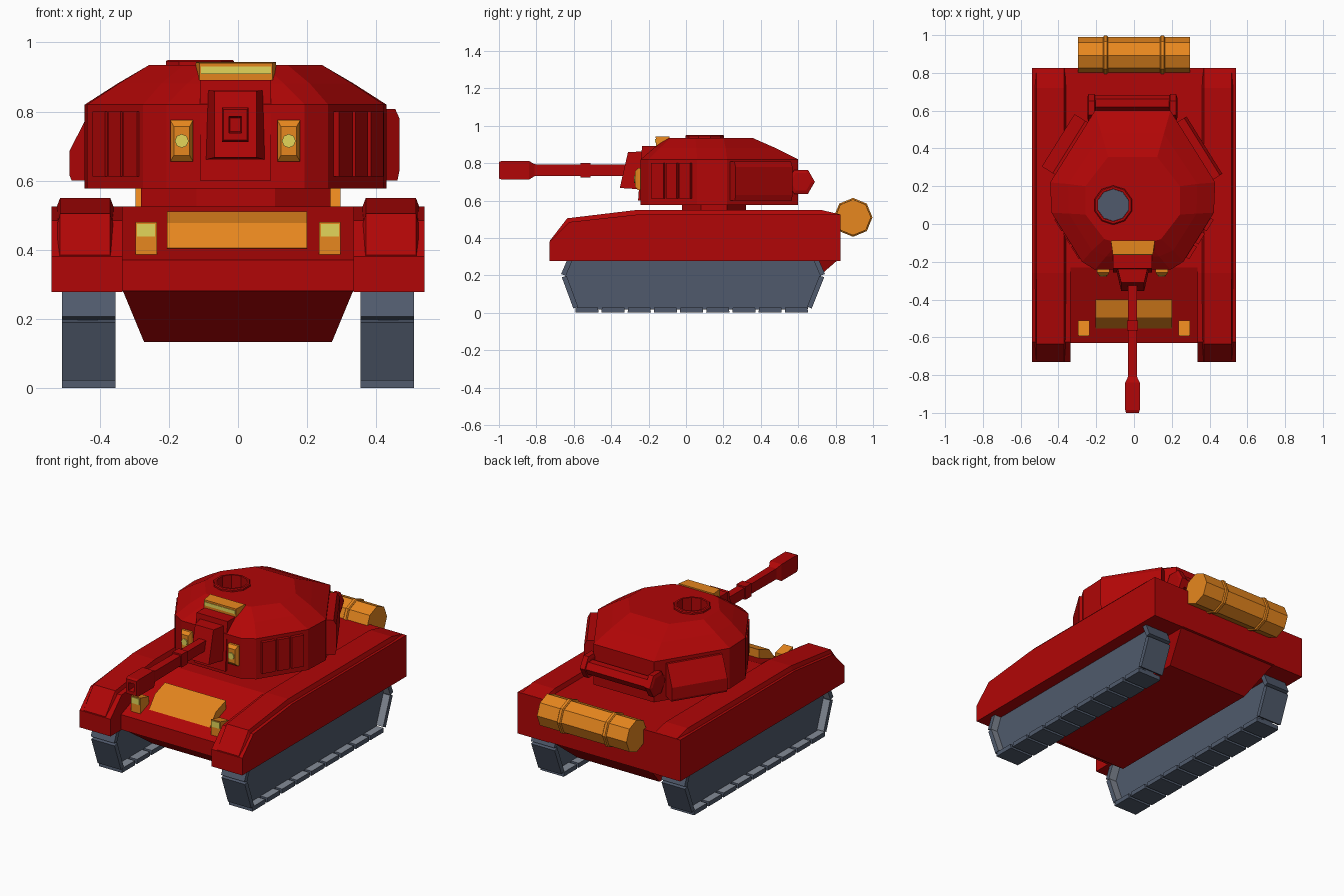
import bpy, bmesh, math
from mathutils import Vector

if "Cube" in bpy.data.objects:
    bpy.data.objects.remove(bpy.data.objects["Cube"])


def material(name, rgb):
    m = bpy.data.materials.new(name)
    m.diffuse_color = (*rgb, 1)
    m.use_nodes = True
    m.node_tree.nodes["Principled BSDF"].inputs["Base Color"].default_value = m.diffuse_color
    return m


RED = material("red_paint", (0.44, 0.0018, 0.002))
ORANGE = material("orange_paint", (0.86, 0.26, 0.014))
YELLOW = material("yellow_glass", (0.77, 0.67, 0.1))
GREY = material("grey_steel", (0.08, 0.102, 0.15))
LIGHT = material("worn_steel", (0.23, 0.26, 0.31))


def loft(name, rings, mat, s=1):
    """Skin a solid through rings of points; s=-1 mirrors it in x."""
    bm = bmesh.new()
    vs = [[bm.verts.new((s * x, y, z)) for x, y, z in r] for r in rings]
    n = len(vs[0])
    for a, b in zip(vs, vs[1:]):
        for i in range(n):
            j = (i + 1) % n
            bm.faces.new((a[i], a[j], b[j], b[i]))
    bm.faces.new(vs[0])
    bm.faces.new(vs[-1])
    bmesh.ops.recalc_face_normals(bm, faces=bm.faces)
    me = bpy.data.meshes.new(name)
    bm.to_mesh(me)
    bm.free()
    me.materials.append(mat)
    ob = bpy.data.objects.new(name, me)
    bpy.context.collection.objects.link(ob)
    return ob


def prism(name, profile, x0, x1, mat, s=1):
    """Side profile of (y, z) points, extruded across x."""
    return loft(name, [[(x, y, z) for y, z in profile] for x in (x0, x1)], mat, s)


def box(name, x0, x1, y0, y1, z0, z1, mat, s=1):
    return prism(name, [(y0, z0), (y1, z0), (y1, z1), (y0, z1)], x0, x1, mat, s)


def rod(name, sections, cy, cz, n, mat):
    """Lathe along x from (x, radius) sections."""
    ang = [2 * math.pi * i / n for i in range(n)]
    return loft(name, [[(x, cy + r * math.cos(a), cz + r * math.sin(a)) for a in ang]
                       for x, r in sections], mat)


def disc(name, cx, cy, levels, n, mat, sy=1.0):
    """Lathe along z from (radius, z) levels."""
    ang = [2 * math.pi * (i + 0.5) / n for i in range(n)]
    return loft(name, [[(cx + r * math.cos(a), cy + sy * r * math.sin(a), z) for a in ang]
                       for r, z in levels], mat)


def plate(name, a, b, f0, f1, levels, mat, s=1):
    """Slab on an upright turret face a-b between fractions f0 and f1."""
    a, b = Vector(a), Vector(b)
    d = b - a
    out = Vector((d.y, -d.x)).normalized()
    p, q = a + d * f0, a + d * f1
    return loft(name, [[(*(p - out * .02), z), (*(q - out * .02), z),
                        (*(q + out * t), z), (*(p + out * t), z)] for z, t in levels], mat, s)


# Hull: upper body with glacis, and tapered belly
prism("upper_hull", [(-.63, .28), (-.63, .37), (-.23, .525), (.825, .525), (.825, .28)],
      -.336, .336, RED)
loft("lower_hull", [[(-.335, -.625, .285), (.335, -.625, .285), (.335, .815, .285), (-.335, .815, .285)],
                    [(-.272, -.42, .133), (.272, -.42, .133), (.272, .64, .133), (-.272, .64, .133)]], RED)

for s, side in ((1, "right"), (-1, "left")):
    # Fenders with raised top panels
    prism("fender_" + side, [(-.73, .277), (-.73, .38), (-.625, .485), (-.26, .525),
                             (.825, .525), (.825, .277)], .335, .54, RED, s)
    stations = [(-.728, .385, .35), (-.635, .505, .45), (-.26, .55, .51), (.72, .55, .51), (.824, .526, .5)]
    loft("fender_panel_" + side, [[(.355, y, zb), (.53, y, zb), (.515, y, z), (.37, y, z)]
                                  for y, z, zb in stations], RED, s)

    # Tracks: narrow solid core with separate wider links around it
    prism("track_core_" + side, [(-.62, .31), (-.644, .2), (-.58, .018), (.65, .018),
                                 (.722, .2), (.7, .31)], .406, .465, GREY, s)
    pitch = 1.26 / 9
    links = [((-.63, .295), (-.668, .207)), ((-.664, .19), (-.602, .022)),
             ((.672, .022), (.739, .19)), ((.743, .207), (.705, .295))]
    links += [((-.592 + pitch * i, 0), (-.592 + pitch * (i + 1) - .016, 0)) for i in range(9)]
    for p, q in links:
        p, q = Vector(p), Vector(q)
        d = (q - p).normalized()
        inn = Vector((-d.y, d.x)) * .027
        link = prism("track_link_" + side, [p, q, q + inn - d * .002, p + inn + d * .002],
                     .355, .51, GREY, s)
        # inner faces of the links are worn bright
        link.data.materials.append(LIGHT)
        for f in link.data.polygons:
            if f.normal.yz.dot(inn) > .02:
                f.material_index = 1

    # Hull headlights
    prism("headlight_" + side, [(-.59, .385), (-.51, .385), (-.51, .46), (-.59, .48)],
          .235, .297, ORANGE, s)
    box("headlight_glass_" + side, .24, .292, -.594, -.58, .438, .474, YELLOW, s)

# Orange glacis cover
prism("glacis_cover", [(-.4, .45), (-.4, .51), (-.495, .477), (-.552, .405), (-.5, .39)],
      -.205, .2, ORANGE)

# Rear fuel drum with straps
rod("rear_drum", [(-.297, .096), (.297, .096)], .893, .51, 8, ORANGE)
for x in (-.15, .15):
    rod("drum_strap", [(x - .013, .097), (x - .008, .104), (x + .008, .104), (x + .013, .097)],
        .893, .51, 8, ORANGE)

# Turret neck and turret body with sloped roof
disc("turret_neck", -.007, .15, [(.297, .5), (.297, .59)], 8, RED, .62)


def full(half):
    return [(x - .007, y) for x, y in half + [(-x, y) for x, y in reversed(half)]]


wall = [(.2, -.242), (.268, -.2), (.43, .06), (.437, .22), (.2, .6)]
brow = [(.14, -.172), (.215, -.14), (.338, .055), (.342, .212), (.165, .478)]
roof = [(.08, -.1), (.15, -.08), (.25, .05), (.25, .2), (.13, .355)]
turret = loft("turret", [[(x, y, z) for x, y in full(o)] for o, z in
                         ((wall, .577), (wall, .82), (brow, .881), (roof, .935))], RED)

# Open hatch: cut well, rim and grey floor
cutter = disc("hatch_cutter", -.11, .1, [(.086, .7), (.086, 1.0)], 10, RED)
cutter.hide_render = True
cutter.hide_viewport = True
cut = turret.modifiers.new("hatch_hole", 'BOOLEAN')
cut.operation = 'DIFFERENCE'
cut.solver = 'EXACT'
cut.object = cutter
disc("hatch_floor", -.11, .1, [(.085, .701), (.085, .708)], 10, GREY)
rim = disc("hatch_rim", -.11, .1, [(.086, .9), (.104, .9), (.104, .945), (.098, .95),
                                   (.086, .95), (.086, .9)], 10, RED)
bm = bmesh.new()
bm.from_mesh(rim.data)
bmesh.ops.delete(bm, geom=[f for f in bm.faces if len(f.verts) > 4], context='FACES_ONLY')
bmesh.ops.remove_doubles(bm, verts=bm.verts, dist=1e-4)
bmesh.ops.recalc_face_normals(bm, faces=bm.faces)
bm.to_mesh(rim.data)
bm.free()

# Roof sight with glass strip
loft("roof_sight", [[(-.128, -.09, .875), (.115, -.09, .875), (.1, -.16, .892), (-.112, -.16, .892)],
                    [(-.122, -.088, .943), (.11, -.088, .943), (.1, -.162, .941), (-.112, -.162, .941)]], ORANGE)
box("sight_glass", -.107, .095, -.165, -.15, .909, .93, YELLOW)

# Vent slats on the cheeks
for s in (1, -1):
    for f0, f1 in ((.08, .33), (.38, .6), (.65, .88)):
        plate("vent_slat", wall[1], wall[2], f0, f1, [(.612, .013), (.8, .013)], RED, s)
# Stowage boxes on the rear flanks
plate("stowage_box_right", wall[3], wall[4], .05, .85, [(.6, .043), (.63, .05), (.78, .05), (.808, .035)], RED)
plate("stowage_box_left", wall[3], wall[4], .1, .83, [(.6, .08), (.615, .088), (.685, .088), (.8, .02)], RED, -1)

# Roll on the turret back
rod("rear_roll", [(-.22, .042), (.2, .042)], .64, .7, 6, RED)
for x in (-.225, .207):
    rod("roll_cap", [(x - .022, .055), (x - .016, .074), (x + .016, .074), (x + .022, .055)],
        .615, .7, 6, RED)
    box("roll_bracket", x - .015, x + .015, .52, .6, .67, .73, RED)

# Gun mantlet
loft("mantlet_frame", [[(-.11, -.15, .6), (.095, -.15, .6), (.095, -.15, .892), (-.11, -.15, .892)],
                       [(-.11, -.256, .6), (.095, -.256, .6), (.095, -.235, .892), (-.11, -.235, .892)]], RED)
loft("mantlet", [[(-.095, -.24, .66), (.08, -.24, .66), (.08, -.2, .862), (-.095, -.2, .862)],
                 [(-.068, -.354, .667), (.054, -.354, .667), (.054, -.31, .86), (-.068, -.31, .86)]], RED)

# Gun barrel with band and hollow muzzle
sections = [(-.3, .03), (-.51, .03), (-.51, .039), (-.565, .039), (-.565, .03), (-.81, .032),
            (-.84, .05), (-.985, .05), (-1, .044), (-1, .024), (-.95, .02)]
loft("gun_barrel", [[(-.008 + .77 * h * i, y, .762 + h * k) for i, k in
                     ((-1, -1), (1, -1), (1, 1), (-1, 1))] for y, h in sections], RED)

# Turret lamps with round glass
for x in (-.163, .147):
    loft("turret_lamp", [[(x + w * i, y, .715 + h * k) for i, k in ((-1, -1), (1, -1), (1, 1), (-1, 1))]
                         for y, w, h in ((-.2, .033, .06), (-.256, .033, .06), (-.272, .023, .042))], ORANGE)
    ang = [math.pi * i / 4 for i in range(8)]
    loft("lamp_glass", [[(x + .02 * math.cos(a), y, .715 + .02 * math.sin(a)) for a in ang]
                        for y in (-.27, -.278)], YELLOW)
